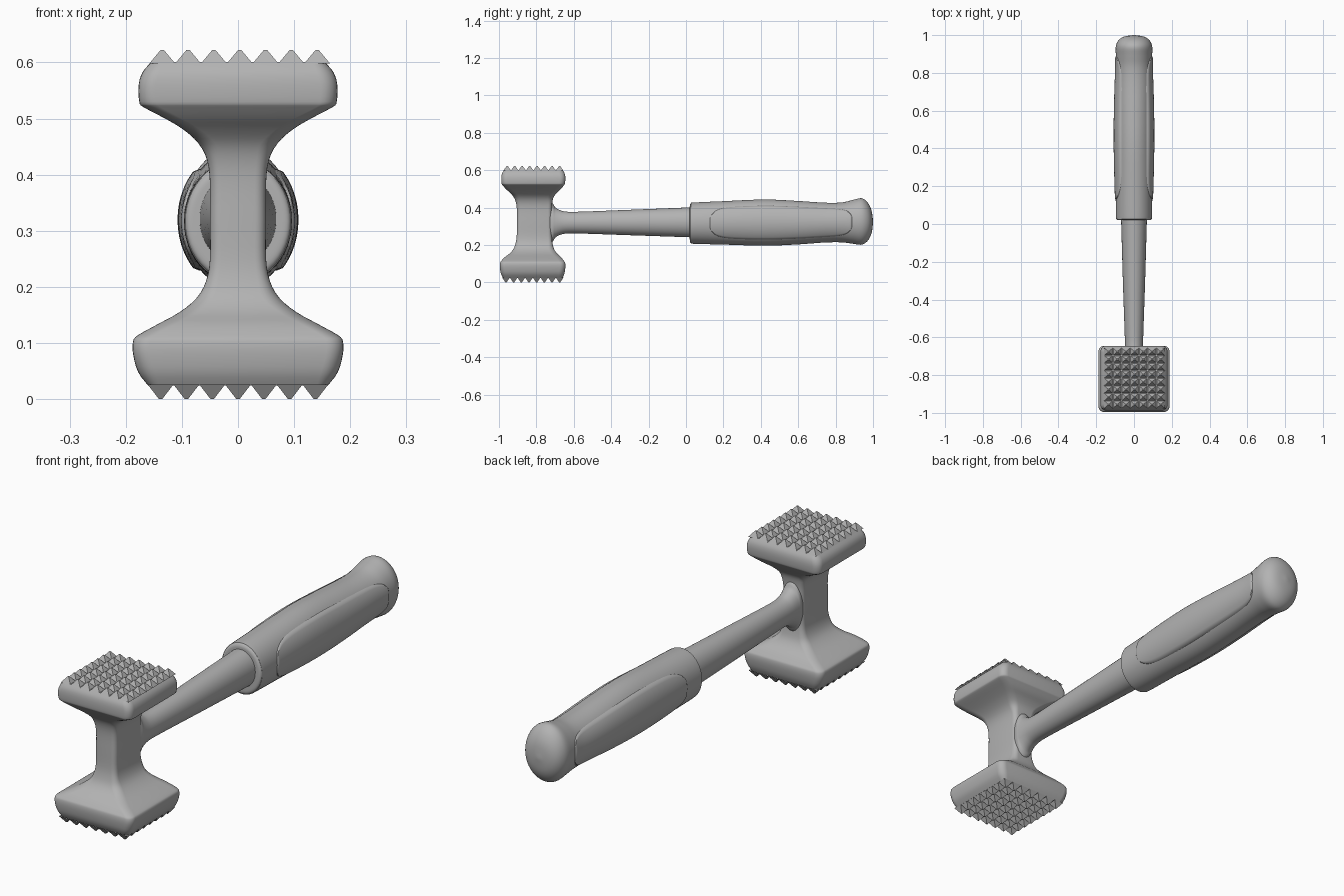
import bpy, bmesh, math

cube = bpy.data.objects.get("Cube")
if cube:
    bpy.data.objects.remove(cube, do_unlink=True)

steel = bpy.data.materials.new("grey")
steel.use_nodes = True
steel.diffuse_color = (0.45, 0.45, 0.45, 1)
steel.node_tree.nodes["Principled BSDF"].inputs["Base Color"].default_value = (0.45, 0.45, 0.45, 1)


def finish(name, bm, angle=40):
    bmesh.ops.remove_doubles(bm, verts=bm.verts, dist=0.0002)
    bmesh.ops.recalc_face_normals(bm, faces=bm.faces)
    mesh = bpy.data.meshes.new(name)
    bm.to_mesh(mesh)
    bm.free()
    mesh.materials.append(steel)
    ob = bpy.data.objects.new(name, mesh)
    bpy.context.collection.objects.link(ob)
    bpy.ops.object.select_all(action='DESELECT')
    ob.select_set(True)
    bpy.context.view_layer.objects.active = ob
    bpy.ops.object.shade_smooth_by_angle(angle=math.radians(angle))
    return ob


def refine(rows, n=4):
    """Catmull-Rom interpolation through rows of profile values."""
    out = []
    for i in range(len(rows) - 1):
        a, b, c, d = (rows[max(0, min(len(rows) - 1, i + k))] for k in (-1, 0, 1, 2))
        for s in range(n):
            t = s / n
            out.append(tuple(0.5 * (2 * q + (r - p) * t + (2 * p - 5 * q + 4 * r - w) * t * t
                                    + (3 * q - p - 3 * r + w) * t ** 3)
                             for p, q, r, w in zip(a, b, c, d)))
    return out + [rows[-1]]


def loft(name, rings, angle=40):
    bm = bmesh.new()
    loops = [[bm.verts.new(p) for p in ring] for ring in rings]
    n = len(loops[0])
    for a, b in zip(loops, loops[1:]):
        for i in range(n):
            bm.faces.new((a[i], a[(i + 1) % n], b[(i + 1) % n], b[i]))
    bm.faces.new(loops[0])
    bm.faces.new(loops[-1])
    return finish(name, bm, angle)


def rounded_rect(z, hx, y0, y1, r):
    pts = []
    for cx, cy, start in ((hx - r, y1 - r, 0), (r - hx, y1 - r, 90),
                          (r - hx, y0 + r, 180), (hx - r, y0 + r, 270)):
        for k in range(7):
            a = math.radians(start + 15 * k)
            pts.append((cx + r * math.cos(a), cy + r * math.sin(a), z))
    return pts


def ellipse(y, hx, z0, z1, n=48):
    return [(hx * math.cos(2 * math.pi * i / n), y,
             (z0 + z1) / 2 + (z1 - z0) / 2 * math.sin(2 * math.pi * i / n)) for i in range(n)]


# Double-ended head: z, half width, front y, back y, corner radius
head = [
    (0.024, 0.160, -0.978, -0.660, 0.02), (0.048, 0.178, -0.990, -0.650, 0.03),
    (0.080, 0.187, -0.995, -0.645, 0.03), (0.103, 0.187, -0.994, -0.646, 0.03),
    (0.114, 0.178, -0.988, -0.652, 0.03), (0.134, 0.142, -0.970, -0.668, 0.03),
    (0.155, 0.104, -0.942, -0.690, 0.03), (0.180, 0.074, -0.922, -0.706, 0.03),
    (0.210, 0.057, -0.911, -0.714, 0.022), (0.250, 0.050, -0.905, -0.718, 0.02),
    (0.320, 0.050, -0.904, -0.718, 0.02), (0.385, 0.050, -0.904, -0.718, 0.02),
    (0.425, 0.055, -0.909, -0.715, 0.022), (0.455, 0.070, -0.921, -0.708, 0.03),
    (0.480, 0.097, -0.942, -0.690, 0.03), (0.500, 0.130, -0.964, -0.668, 0.03),
    (0.520, 0.168, -0.981, -0.652, 0.03), (0.530, 0.176, -0.986, -0.647, 0.03),
    (0.560, 0.177, -0.987, -0.645, 0.03), (0.583, 0.170, -0.983, -0.649, 0.03),
    (0.601, 0.154, -0.972, -0.660, 0.02),
]
loft("head", [rounded_rect(*r) for r in refine(head, 3)], 35)


# Pyramid teeth on both striking faces
def teeth(name, base, tip, cx, cy, pitch_x, pitch_y):
    bm = bmesh.new()
    for i in range(7):
        for j in range(8):
            x, y = cx + (i - 3) * pitch_x, cy + (j - 3.5) * pitch_y
            corner = [bm.verts.new((x + sx * pitch_x / 2, y + sy * pitch_y / 2, base))
                      for sx, sy in ((-1, -1), (1, -1), (1, 1), (-1, 1))]
            top = [bm.verts.new((x + sx * 0.003, y + sy * 0.003, tip))
                   for sx, sy in ((-1, -1), (1, -1), (1, 1), (-1, 1))]
            for k in range(4):
                m = (k + 1) % 4
                bm.faces.new((corner[k], corner[m], top[m], top[k]))
            bm.faces.new(top)
    return finish(name, bm, 20)


teeth("lower_teeth", 0.026, 0.0, 0.0, -0.819, 0.046, 0.041)
teeth("upper_teeth", 0.598, 0.622, 0.003, -0.816, 0.046, 0.040)

# Tapered shaft flaring into the head: y, half width, bottom z, top z
shaft = [
    (-0.760, 0.040, 0.190, 0.450), (-0.716, 0.049, 0.215, 0.425),
    (-0.700, 0.049, 0.238, 0.402), (-0.675, 0.048, 0.253, 0.387),
    (-0.640, 0.048, 0.261, 0.378), (-0.560, 0.050, 0.261, 0.378),
    (-0.300, 0.059, 0.252, 0.388), (0.050, 0.069, 0.240, 0.402),
]
loft("shaft", [ellipse(*r) for r in refine(shaft)])

# Grip with rounded collar and bulbous end
grip = refine([
    (0.020, 0.072, 0.236, 0.403), (0.021, 0.087, 0.218, 0.414),
    (0.028, 0.094, 0.209, 0.424), (0.045, 0.096, 0.206, 0.427),
    (0.200, 0.097, 0.202, 0.434), (0.420, 0.098, 0.196, 0.443),
    (0.600, 0.097, 0.203, 0.435), (0.740, 0.095, 0.213, 0.426),
    (0.830, 0.094, 0.214, 0.427), (0.890, 0.096, 0.207, 0.440),
    (0.935, 0.097, 0.201, 0.450), (0.962, 0.089, 0.213, 0.437),
    (0.982, 0.072, 0.238, 0.410), (0.994, 0.046, 0.270, 0.376),
    (1.000, 0.006, 0.318, 0.328),
])
loft("grip", [ellipse(*r) for r in grip])


def grip_at(y):
    for a, b in zip(grip, grip[1:]):
        if a[0] <= y <= b[0]:
            t = (y - a[0]) / max(b[0] - a[0], 1e-6)
            return [p + (q - p) * t for p, q in zip(a, b)]


# Raised side panels following the grip surface
def panel(name, side):
    bm = bmesh.new()
    nu, nv = 56, 18
    rows = []
    for i in range(nu + 1):
        u = -math.cos(math.pi * i / nu)
        y = 0.508 + 0.382 * u
        _, hx, z0, z1 = grip_at(y)
        c, hz = (z0 + z1) / 2, (z1 - z0) / 2
        h = 0.74 * hz * max(0, 1 - abs(u) ** 8) ** 0.4
        row = []
        for j in range(nv + 1):
            v = -math.cos(math.pi * j / nv)
            rim = min(1, (1 - abs(u)) * 40, (1 - abs(v)) * 18)
            swell = 0.004 + 0.006 * (1 - u * u)
            x = hx * math.sqrt(1 - (v * h / hz) ** 2) - 0.004 + (swell + 0.004) * math.sqrt(max(0, rim))
            row.append(bm.verts.new((side * x, y, c + v * h)))
        rows.append(row)
    for a, b in zip(rows, rows[1:]):
        for j in range(nv):
            bm.faces.new((a[j], a[j + 1], b[j + 1], b[j]))
    ob = finish(name, bm, 45)
    # open patch: make sure the outside faces away from the grip
    if sum(p.normal.x for p in ob.data.polygons) * side < 0:
        ob.data.flip_normals()


panel("left_grip_panel", 1)
panel("right_grip_panel", -1)
